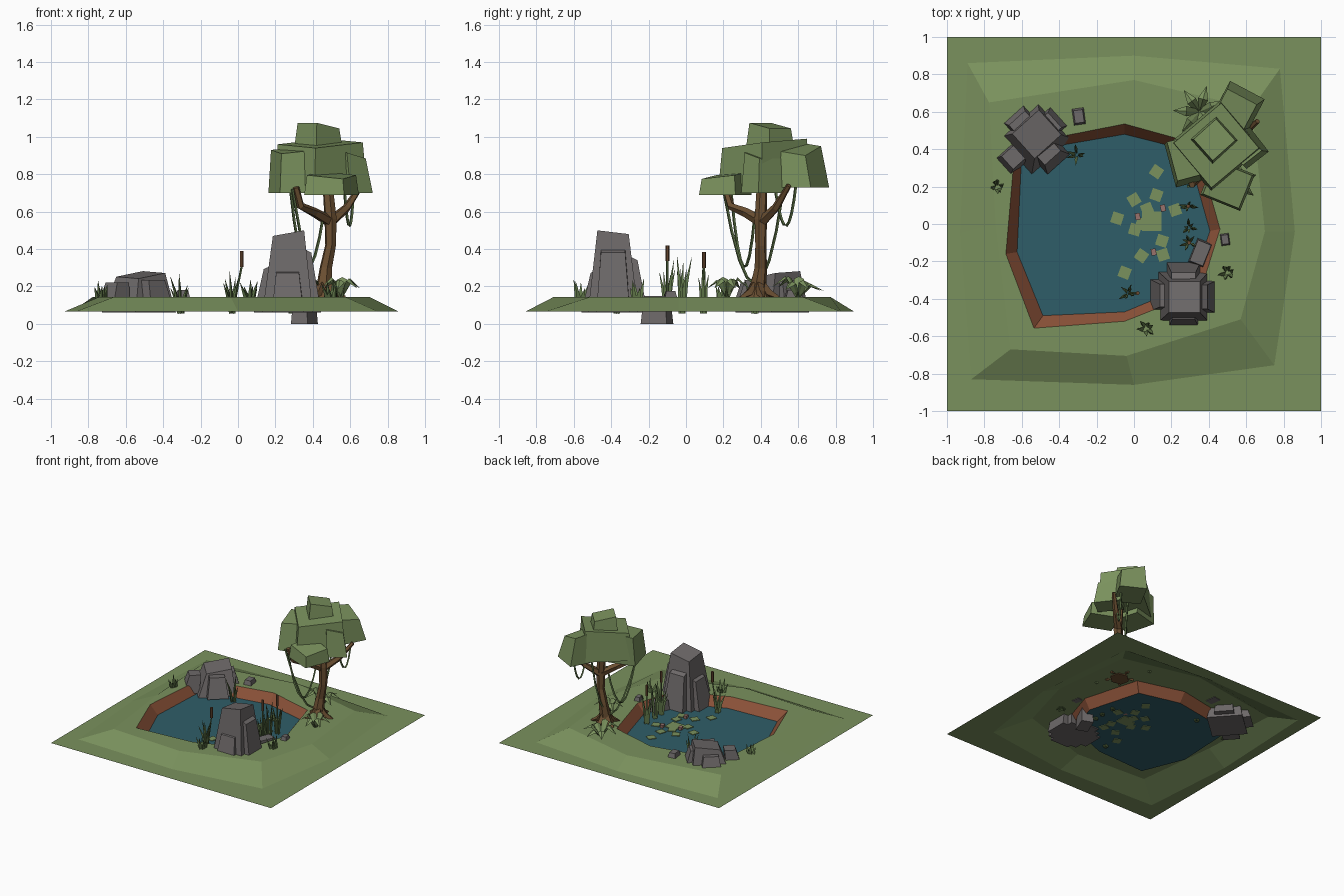
import bpy, bmesh, math, random
from mathutils import Vector, Matrix

if "Cube" in bpy.data.objects:
    bpy.data.objects.remove(bpy.data.objects["Cube"])
random.seed(4)


def mat(name, r, g, b):
    m = bpy.data.materials.new(name)
    m.diffuse_color = (r, g, b, 1)
    m.use_nodes = True
    m.node_tree.nodes["Principled BSDF"].inputs["Base Color"].default_value = m.diffuse_color
    return m


GRASS = mat("grass green", .195, .285, .11)
EARTH = mat("red earth", .27, .088, .042)
WATER = mat("pond blue", .028, .11, .14)
STONE = mat("stone grey", .155, .142, .142)
BARK = mat("bark brown", .15, .08, .032)
LEAF = mat("leaf green", .195, .285, .11)
REED = mat("reed green", .115, .18, .065)
HEAD = mat("cattail brown", .14, .065, .03)
PETAL = mat("dusty pink", .32, .17, .15)


def finish(name, bm, m, recalc=True):
    if recalc:
        bmesh.ops.recalc_face_normals(bm, faces=bm.faces)
    me = bpy.data.meshes.new(name)
    bm.to_mesh(me)
    bm.free()
    me.materials.append(m)
    ob = bpy.data.objects.new(name, me)
    bpy.context.collection.objects.link(ob)


def frustum(bm, x, y, z0, z1, sx, sy, top=1, rot=0, shift=(0, 0), slope=(0, 0)):
    """Box with scaled, shifted and sloped top."""
    R = Matrix.Rotation(math.radians(rot), 3, 'Z')
    sq = [(-.5, -.5), (.5, -.5), (.5, .5), (-.5, .5)]
    lo = [bm.verts.new(R @ Vector((a * sx, b * sy, 0)) + Vector((x, y, z0))) for a, b in sq]
    hi = [bm.verts.new(R @ Vector((a * sx * top, b * sy * top, 0)) +
                       Vector((x + shift[0], y + shift[1], z1 + a * slope[0] + b * slope[1])))
          for a, b in sq]
    bm.faces.new(lo[::-1])
    bm.faces.new(hi)
    for i in range(4):
        j = (i + 1) % 4
        bm.faces.new((lo[i], lo[j], hi[j], hi[i]))


def tube(bm, pts, radii, n=5):
    """Low-poly swept tube with capped ends."""
    pts = [Vector(p) for p in pts]
    rings = []
    for i, p in enumerate(pts):
        d = pts[min(i + 1, len(pts) - 1)] - pts[max(i - 1, 0)]
        u = d.cross(Vector((.31, .95, .05))).normalized()
        v = d.cross(u).normalized()
        rings.append([bm.verts.new(p + radii[i] * (math.cos(k * math.tau / n) * u + math.sin(k * math.tau / n) * v))
                      for k in range(n)])
    for a, b in zip(rings, rings[1:]):
        for k in range(n):
            bm.faces.new((a[k], a[(k + 1) % n], b[(k + 1) % n], b[k]))
    bm.faces.new(rings[0][::-1])
    bm.faces.new(rings[-1])


def leaf(bm, x, y, z, ang, length, height, width, droop):
    """Creased leaf arching outwards."""
    d = Vector((math.cos(ang), math.sin(ang), 0))
    s = Vector((-d.y, d.x, 0))
    rows = []
    for t, h, w in ((0, 0, .4), (.5, 1, 1), (1, 1 - droop, .05)):
        c = Vector((x, y, z + h * height)) + d * t * length
        rows.append([bm.verts.new(c + s * w * width * .5 * k + Vector((0, 0, -abs(k) * width * .25 * w)))
                     for k in (-1, 0, 1)])
    for a, b in zip(rows, rows[1:]):
        for k in (0, 1):
            bm.faces.new((a[k + 1], a[k], b[k], b[k + 1]))


# Ground: rings run NW, W, SW, S, SE, E, NE, N
TOP, LOW = .145, .065
edge = [(-1, 1), (-1, 0), (-1, -1), (0, -1), (1, -1), (1, 0), (1, 1), (0, 1)]
foot = [(-.89, .86), (-.93, -.05), (-.87, -.83), (0, -.86), (.75, -.755), (.86, -.04), (.78, .83), (0, .9)]
crest = [(-.775, .65), (-.74, 0), (-.66, -.67), (-.04, -.705), (.57, -.51), (.70, -.04), (.63, .62), (0, .77)]
rim = [(-.635, .42), (-.685, -.16), (-.535, -.557), (-.05, -.52), (.355, -.36), (.46, -.027), (.33, .43), (-.05, .535)]
pool = [(-.60, .385), (-.625, -.15), (-.487, -.49), (-.05, -.47), (.31, -.32), (.406, -.037), (.285, .395), (-.05, .48)]


def sheet(name, rings, m, fill=False):
    bm = bmesh.new()
    vs = [[bm.verts.new((x, y, z)) for x, y in r] for r, z in rings]
    for a, b in zip(vs, vs[1:]):
        for i in range(8):
            j = (i + 1) % 8
            bm.faces.new((a[i], a[j], b[j], b[i]))
    if fill:
        bm.faces.new(vs[-1])
    finish(name, bm, m, False)


sheet("ground", [(edge, LOW), (foot, LOW), (crest, TOP), (rim, TOP)], GRASS)
sheet("pond_bank", [(rim, TOP), (pool, .07)], EARTH)
sheet("water", [(pool, .07)], WATER, True)

# Tall rock: tapered core with slabs leaning on each side
bm = bmesh.new()
frustum(bm, .265, -.39, .06, .475, .27, .27, .62, 0, (.005, 0), (.03, -.02))
for dx, dy, h, sx, sy in ((0, -.12, .29, .17, .10), (.13, 0, .40, .10, .18), (-.12, .01, .31, .12, .17), (0, .13, .36, .18, .11)):
    frustum(bm, .265 + dx, -.39 + dy, .06, h, sx, sy, .72, 0, (-dx * .3, -dy * .3), (-dx * .3, -dy * .3))
finish("tall_rock", bm, STONE)

# Low rock, turned, with a trailing slab to the south-west
bm = bmesh.new()
frustum(bm, -.53, .46, .06, .262, .29, .27, .66, 42, (.01, .02), (.03, .01))
for a, h, w in ((42, .235, .15), (132, .22, .16), (222, .22, .13), (312, .235, .16)):
    c, s = math.cos(math.radians(a)), math.sin(math.radians(a))
    r = .185 if a == 222 else .13
    frustum(bm, -.53 + r * c, .46 + r * s, .08, h, .12, w, .72, a, (-.03 * c, -.03 * s))
finish("low_rock", bm, STONE)

# Sunken boulder and pebbles
bm = bmesh.new()
frustum(bm, .355, -.155, 0, .15, .095, .15, .8, -22)
frustum(bm, -.295, .575, .14, .18, .065, .09, .75, 8)
frustum(bm, .487, -.083, .14, .175, .048, .065, .75, 8)
finish("small_stones", bm, STONE)

# Tree trunk, branches and roots
bm = bmesh.new()
tube(bm, [(.465, .385, .13), (.46, .385, .19), (.47, .40, .30), (.495, .40, .42), (.495, .40, .56), (.47, .41, .85)],
     [.075, .045, .034, .03, .034, .025], 6)
tube(bm, [(.49, .40, .55), (.41, .32, .595), (.335, .24, .63), (.31, .21, .73)], [.032, .026, .022, .018])
tube(bm, [(.50, .41, .55), (.58, .48, .62), (.66, .55, .74)], [.03, .023, .014])
for a in range(0, 360, 72):
    c, s = math.cos(math.radians(a + 15)), math.sin(math.radians(a + 15))
    tube(bm, [(.465 + .02 * c, .385 + .02 * s, .21), (.465 + .055 * c, .385 + .055 * s, .165),
              (.465 + .11 * c, .385 + .11 * s, .14)], [.025, .024, .01], 4)
finish("tree_trunk", bm, BARK)

# Blocky crown
bm = bmesh.new()
frustum(bm, .44, .42, .74, .965, .36, .34, .92, 40, (0, 0), (.03, .02))
frustum(bm, .43, .45, .93, 1.06, .19, .18, .85, 42, (0, 0), (-.03, 0))
frustum(bm, .55, .61, .73, .94, .21, .24, .85, -28, (-.02, -.02), (-.05, -.03))
frustum(bm, .30, .34, .70, .93, .22, .24, .9, 15, (0, .02), (.02, .02))
frustum(bm, .50, .21, .69, .795, .23, .21, .9, -22, (0, 0), (-.02, .02))
frustum(bm, .60, .42, .70, .90, .15, .20, .85, 38, (-.02, 0), (-.03, 0))
finish("tree_crown", bm, LEAF)

# Hanging vines
bm = bmesh.new()
for a, lo, b in (((.29, .20, .72), (.46, .375, .12), (.50, .52, .72)),
                 ((.28, .24, .72), (.36, .31, .21), (.46, .37, .60)),
                 ((.57, .48, .70), (.60, .54, .43), (.62, .59, .76))):
    A, C, B = Vector(a), Vector(lo), Vector(b)
    C.z = 2 * C.z - (A.z + B.z) / 2 + .19
    tube(bm, [A * (1 - t) ** 2 + C * 2 * t * (1 - t) + B * t * t for t in [i / 8 for i in range(9)]], [.008] * 9, 4)
finish("vines", bm, REED)

# Reeds and cattails standing in the pond
reeds, heads = bmesh.new(), bmesh.new()
clumps = [(.29, .095, .32, .385), (.295, -.02, .37, 0), (.295, -.10, .35, .42), (-.03, -.37, .30, .39), (-.305, .37, .27, 0)]
for x, y, h, cat in clumps:
    for i in range(6):
        a = i * math.tau / 6 + random.random()
        c, s, r = math.cos(a), math.sin(a), random.uniform(.025, .06)
        k = h * random.uniform(.7, 1)
        tube(reeds, [(x + .012 * c, y + .012 * s, .055), (x + r * .5 * c, y + r * .5 * s, .06 + (k - .06) * .55),
                     (x + r * c, y + r * s, k)], [.008, .010, .001], 3)
    if cat:
        cx = x + (.05 if x < 0 else 0)
        tube(reeds, [(x, y, .055), (cx, y, cat - .08)], [.006, .006], 4)
        tube(heads, [(cx, y, cat - .085), (cx, y, cat)], [.011, .011], 6)
finish("reeds", reeds, REED)
finish("cattail_heads", heads, HEAD)

# Grass tufts on the bank
bm = bmesh.new()
for x, y in ((-.73, .20), (.50, -.26), (.065, -.56)):
    for i in range(6):
        a = i * math.tau / 6 + random.random() * .6
        c, s, r = math.cos(a), math.sin(a), random.uniform(.03, .055)
        tube(bm, [(x + .02 * c, y + .02 * s, .14), (x + r * c, y + r * s, random.uniform(.19, .24))], [.016, .001], 3)
finish("grass_tufts", bm, REED)

# Broad drooping leaves by the tree
bm = bmesh.new()
for x, y, n, ln in ((.35, .60, 7, .14), (.55, .22, 6, .11)):
    for i in range(n):
        leaf(bm, x, y, .14, i * math.tau / n + .4, ln, random.uniform(.07, .12), .055, .5)
finish("fern_leaves", bm, LEAF, False)

# Lily pads and flowers
bm = bmesh.new()
for x, y in ((.12, .28), (0, .13), (.12, .155), (-.09, .03), (.095, .015), (.22, .075), (.005, -.03), (.15, -.09),
             (.04, -.17), (.155, -.165), (-.05, -.26), (.07, .08), (.04, .0)):
    sz = .105 if x == .095 else .06
    frustum(bm, x, y, .066, .075, sz, sz, 1, 0 if sz > .1 else random.uniform(15, 75))
finish("lily_pads", bm, LEAF)
bm = bmesh.new()
for x, y in ((.02, .04), (.155, .085), (.105, -.15)):
    frustum(bm, x, y, .07, .095, .022, .03, 1.2, 10)
finish("lily_flowers", bm, PETAL)
